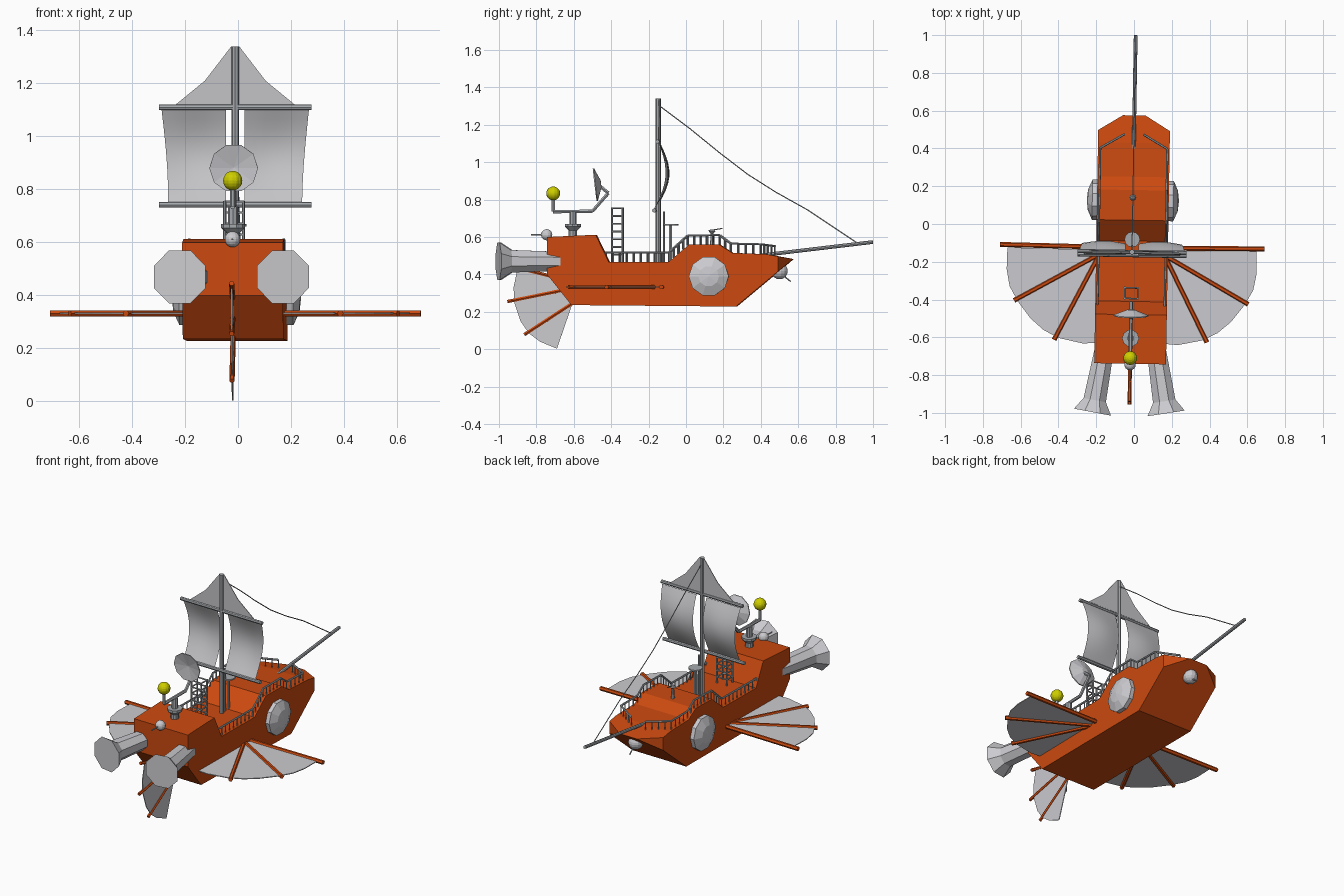
import bpy, bmesh, math
from mathutils import Vector, Matrix

if "Cube" in bpy.data.objects:
    bpy.data.objects.remove(bpy.data.objects["Cube"])


def material(name, rgb):
    m = bpy.data.materials.new(name)
    m.diffuse_color = (*rgb, 1)
    m.use_nodes = True
    m.node_tree.nodes["Principled BSDF"].inputs["Base Color"].default_value = m.diffuse_color
    return m


WOOD = material("orange_brown", (0.60, 0.068, 0.005))
METAL = material("mid_grey", (0.38, 0.40, 0.42))
PALE = material("pale_grey", (0.60, 0.60, 0.63))
CLOTH = material("sail_grey", (0.55, 0.55, 0.57))
YELLOW = material("yellow", (0.62, 0.62, 0.0))

# the whole ship sits very slightly turned
PLACE = Matrix.Translation((-0.008, 0, 0)) @ Matrix.Rotation(-0.017, 4, 'Z')


def finish(name, bm, mat, smooth=False):
    bmesh.ops.recalc_face_normals(bm, faces=bm.faces)
    bm.transform(PLACE)
    me = bpy.data.meshes.new(name)
    bm.to_mesh(me)
    bm.free()
    me.materials.append(mat)
    for p in me.polygons:
        p.use_smooth = smooth
    ob = bpy.data.objects.new(name, me)
    bpy.context.collection.objects.link(ob)
    return ob


def lathe(bm, origin, axis, rings, n=8, phase=0.0):
    """Rings of (distance, radius) along an axis, capped at both ends."""
    q = Vector(axis).to_track_quat('Z', 'Y')
    loops = []
    for t, r in rings:
        loops.append([bm.verts.new(Vector(origin) + q @ Vector((
            r * math.cos(math.tau * (i + phase) / n),
            r * math.sin(math.tau * (i + phase) / n), t))) for i in range(n)])
    for a, b in zip(loops, loops[1:]):
        for i in range(n):
            bm.faces.new((a[i], a[(i + 1) % n], b[(i + 1) % n], b[i]))
    bm.faces.new(loops[0][::-1])
    bm.faces.new(loops[-1])


def rods(bm, points, r, n=6):
    for a, b in zip(points, points[1:]):
        d = Vector(b) - Vector(a)
        lathe(bm, a, d, [(0, r), (d.length, r)], n)


def prism(bm, outline, depth):
    """Extrude a closed outline of 3D points by a depth vector."""
    f = bm.faces.new([bm.verts.new(p) for p in outline])
    ext = bmesh.ops.extrude_face_region(bm, geom=[f])
    vs = [v for v in ext['geom'] if isinstance(v, bmesh.types.BMVert)]
    bmesh.ops.translate(bm, verts=vs, vec=depth)
    if f.is_valid and len(f.edges[0].link_faces) < 2:
        bm.faces.new([v for v in f.verts][::-1])


def ball(name, pos, r, mat):
    bm = bmesh.new()
    bmesh.ops.create_uvsphere(bm, u_segments=14, v_segments=10, radius=r,
                              matrix=Matrix.Translation(pos))
    return finish(name, bm, mat)


# hull: side profile extruded, bow corners cut off
profile = [(-0.74, 0.60), (-0.48, 0.612), (-0.41, 0.467), (-0.09, 0.467),
           (0.02, 0.56), (0.18, 0.56), (0.25, 0.515), (0.43, 0.508),
           (0.575, 0.482), (0.27, 0.228), (-0.61, 0.236), (-0.74, 0.40)]
bm = bmesh.new()
prism(bm, [(-0.19, y, z) for y, z in profile], (0.38, 0, 0))
for s in (-1, 1):
    cut = bmesh.ops.bisect_plane(bm, geom=bm.verts[:] + bm.edges[:] + bm.faces[:],
                                 plane_co=(0.19 * s, 0.495, 0), plane_no=(0.08 * s, 0.13, 0),
                                 clear_outer=True)
    edges = [e for e in cut['geom_cut'] if isinstance(e, bmesh.types.BMEdge)]
    bmesh.ops.holes_fill(bm, edges=edges, sides=0)
finish("hull", bm, WOOD)

# mirrored parts: thrusters, side pods, wings, railings, half sails
fan = [(0.16, -0.14), (0.66, -0.135), (0.662, -0.25), (0.645, -0.34), (0.60, -0.42),
       (0.53, -0.51), (0.46, -0.57), (0.38, -0.61), (0.25, -0.637), (0.16, -0.63)]
deck = [(0.178, -0.43, 0.465), (0.178, -0.09, 0.465), (0.178, 0.01, 0.555),
        (0.178, 0.18, 0.557), (0.178, 0.24, 0.512), (0.178, 0.40, 0.508),
        (0.05, 0.475, 0.498)]
for s, side in ((-1, "left"), (1, "right")):
    bm = bmesh.new()
    lathe(bm, (0.13 * s, -0.62, 0.47), (0.065 * s, -0.38, 0),
          [(0, 0.035), (0.05, 0.055), (0.32, 0.065), (0.385, 0.108)], 8, 0.5)
    finish("thruster_" + side, bm, PALE)

    bm = bmesh.new()
    lathe(bm, (0.17 * s, 0.125, 0.39), (s, 0, 0),
          [(0, 0.107), (0.045, 0.107), (0.068, 0.055), (0.074, 0.001)], 10)
    finish("side_pod_" + side, bm, PALE)

    bm = bmesh.new()
    prism(bm, [(x * s, y, 0.33) for x, y in fan], (0, 0, 0.005))
    finish("wing_web_" + side, bm, PALE)
    bm = bmesh.new()
    for a, b in (((0.15, -0.125), (0.70, -0.12)), ((0.15, -0.15), (0.62, -0.415)),
                 ((0.15, -0.12), (0.405, -0.62))):
        rods(bm, [(a[0] * s, a[1], 0.332), (b[0] * s, b[1], 0.332)], 0.013)
    finish("wing_spars_" + side, bm, WOOD)

    bm = bmesh.new()
    path = [Vector((x * s, y, z)) for x, y, z in deck]
    up = Vector((0, 0, 0.053))
    rods(bm, [p + up for p in path], 0.006)
    for a, b in zip(path, path[1:]):
        count = max(2, round((b - a).length / 0.036))
        for i in range(count):
            p = a.lerp(b, i / count)
            rods(bm, [p, p + up], 0.004, 4)
    rods(bm, [path[-1], path[-1] + up], 0.004, 4)
    finish("railing_" + side, bm, METAL)

    # billowing sail half
    bm = bmesh.new()
    grid = []
    for j in range(11):
        v = j / 10
        row = []
        for i in range(7):
            u = i / 6
            x = 0.035 + u * (0.243 - 0.025 * math.sin(v * math.pi / 2))
            bulge = math.sin(math.pi * v) * (0.042 + 0.014 * math.sin(math.pi * u))
            row.append(bm.verts.new((x * s, -0.14 - 0.03 * v * v + bulge, 1.10 - 0.355 * v)))
        grid.append(row)
    for a, b in zip(grid, grid[1:]):
        for i in range(6):
            bm.faces.new((a[i], a[i + 1], b[i + 1], b[i]))
    finish("main_sail_" + side, bm, CLOTH, True)

# tail fin
bm = bmesh.new()
web = [(-0.62, 0.36), (-0.90, 0.435), (-0.922, 0.33), (-0.918, 0.25), (-0.885, 0.15),
       (-0.84, 0.085), (-0.78, 0.04), (-0.69, 0.003), (-0.605, 0.25)]
prism(bm, [(-0.0025, y, z) for y, z in web], (0.005, 0, 0))
finish("tail_web", bm, PALE)
bm = bmesh.new()
for a, b in (((-0.60, 0.36), (-0.94, 0.445)), ((-0.58, 0.332), (-0.955, 0.255)),
             ((-0.57, 0.27), (-0.865, 0.078))):
    rods(bm, [(0, *a), (0, *b)], 0.010)
finish("tail_spars", bm, WOOD)

# mast, yards and bowsprit
bm = bmesh.new()
rods(bm, [(0, -0.148, 0.45), (0, -0.148, 1.34)], 0.014, 8)
finish("mast", bm, METAL)
bm = bmesh.new()
rods(bm, [(-0.288, -0.148, 1.11), (0.288, -0.148, 1.11)], 0.011, 8)
rods(bm, [(-0.288, -0.165, 0.742), (0.288, -0.165, 0.742)], 0.011, 8)
finish("yards", bm, METAL)
bm = bmesh.new()
rods(bm, [(0, 0.40, 0.502), (0, 0.999, 0.573)], 0.010, 8)
finish("bowsprit", bm, METAL)

# topsail
bm = bmesh.new()
prism(bm, [(x, -0.146, z) for x, z in ((0.015, 1.34), (0.115, 1.21), (0.225, 1.12),
      (-0.225, 1.12), (-0.115, 1.21), (-0.015, 1.34))], (0, 0.004, 0))
finish("top_sail", bm, CLOTH)

# stay rope
bm = bmesh.new()
rods(bm, [(0, y, z) for y, z in ((-0.14, 1.30), (0.02, 1.18), (0.18, 1.05), (0.33, 0.935),
     (0.48, 0.84), (0.65, 0.745), (0.80, 0.645), (0.92, 0.565))], 0.003, 5)
finish("rope", bm, METAL)

# pole with disc in front of the mast, small capstan on the foredeck
bm = bmesh.new()
rods(bm, [(0, -0.118, 0.46), (0, -0.118, 0.735)], 0.007)
rods(bm, [(0, -0.082, 0.46), (0, -0.082, 0.665)], 0.009)
lathe(bm, (0, -0.082, 0.661), (0, 0, 1), [(0, 0.041), (0.009, 0.041)], 12)
finish("lookout_table", bm, METAL)
bm = bmesh.new()
lathe(bm, (0, 0.14, 0.555), (0, 0, 1), [(0, 0.012), (0.065, 0.008), (0.075, 0.018), (0.085, 0.01)])
rods(bm, [(0, 0.12, 0.634), (0, 0.195, 0.646)], 0.003, 5)
finish("foredeck_post", bm, METAL)

# ladder tower
bm = bmesh.new()
corners = [(-0.035, -0.395), (0.035, -0.395), (0.035, -0.338), (-0.035, -0.338)]
for x, y in corners:
    rods(bm, [(x, y, 0.46), (x, y, 0.757)], 0.006)
for k in range(7):
    z = 0.505 + 0.0415 * k
    rods(bm, [(x, y, z) for x, y in corners + corners[:1]], 0.0045, 5)
finish("ladder_tower", bm, METAL)

# signal device on the stern deck
bm = bmesh.new()
lathe(bm, (0, -0.605, 0.60), (0, 0, 1),
      [(0, 0.024), (0.035, 0.024), (0.055, 0.045), (0.070, 0.045)], 10)
rods(bm, [(0, -0.605, 0.66), (0, -0.605, 0.735)], 0.019, 8)
rods(bm, [(0, -0.71, 0.81), (0, -0.71, 0.735), (0, -0.50, 0.738),
          (0, -0.415, 0.835), (0, -0.46, 0.872)], 0.010)
finish("signal_arm", bm, METAL)
bm = bmesh.new()
lathe(bm, (0, -0.488, 0.88), (0, 1, 0.12),
      [(0.016, 0.001), (0, 0.092), (0.006, 0.092), (0.034, 0.02)], 10)
finish("signal_dish", bm, PALE)
ball("signal_globe", (0, -0.71, 0.833), 0.037, YELLOW)

# lamps at the stern and under the bow
ball("stern_lamp", (0, -0.745, 0.612), 0.030, PALE)
ball("bow_lamp", (0, 0.50, 0.418), 0.044, PALE)
bm = bmesh.new()
rods(bm, [(0, -0.74, 0.612), (0, -0.83, 0.612)], 0.004)
rods(bm, [(0, 0.50, 0.41), (0, 0.56, 0.362)], 0.004)
finish("lamp_spikes", bm, METAL)
